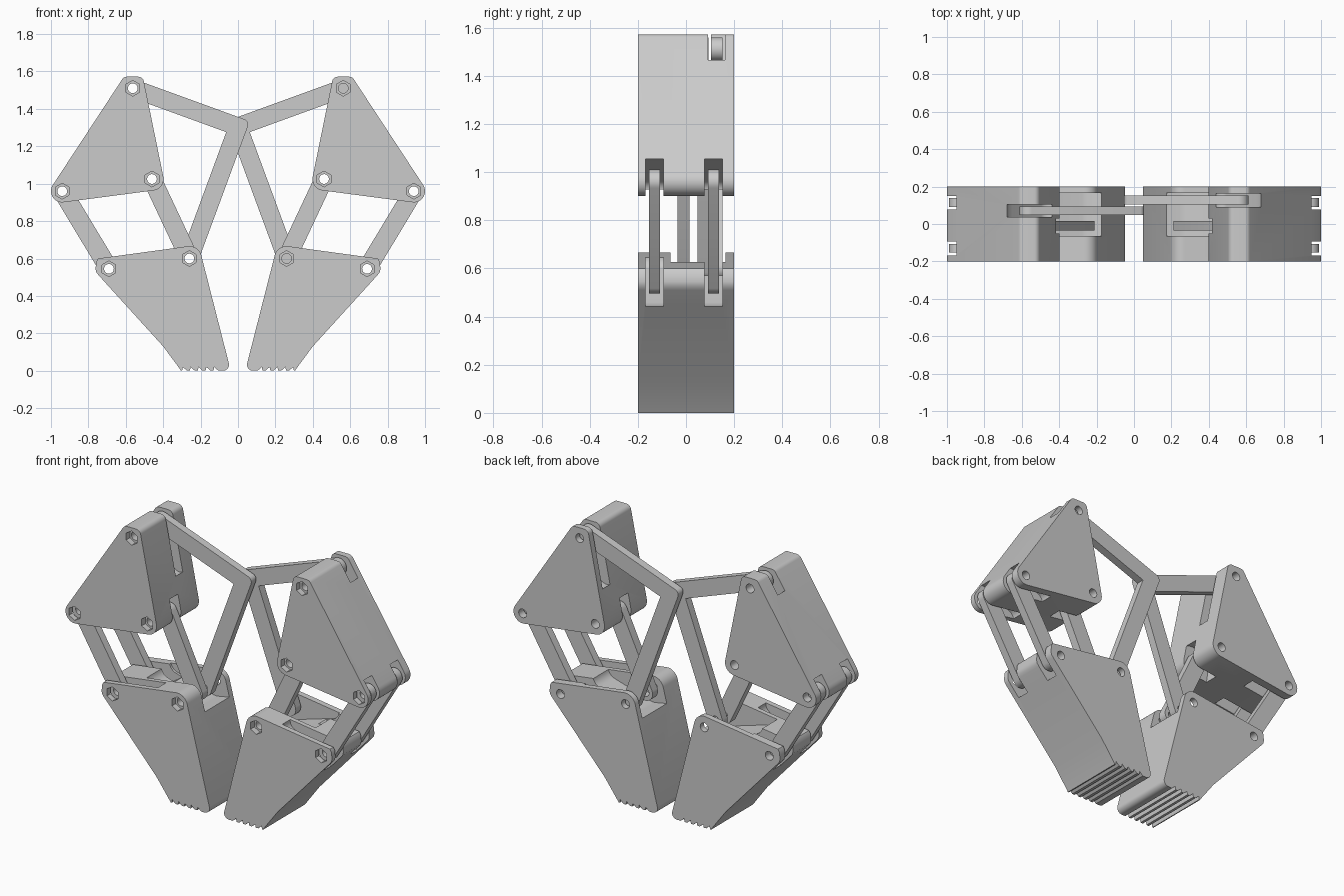
import bpy, bmesh, math
from mathutils import Vector
from mathutils.geometry import convex_hull_2d

if "Cube" in bpy.data.objects:
    bpy.data.objects.remove(bpy.data.objects["Cube"])

grey = bpy.data.materials.new("plain grey")
grey.use_nodes = True
grey.diffuse_color = (0.6, 0.6, 0.6, 1)
grey.node_tree.nodes["Principled BSDF"].inputs["Base Color"].default_value = grey.diffuse_color

# Hinge positions (x, z) on the +x side
TOP, OUT, INN = (0.563, 1.51), (0.94, 0.96), (0.46, 1.025)
JAW_OUT, JAW_IN = (0.69, 0.545), (0.26, 0.60)
ELBOW = (0.0, 1.305)
HALF = 0.2


def arc(c, r, a0=0.0, a1=2 * math.pi, n=32):
    return [(c[0] + r * math.cos(a0 + (a1 - a0) * i / n),
             c[1] + r * math.sin(a0 + (a1 - a0) * i / n)) for i in range(n + 1)]


def circle(c, r, n=32, turn=0.0):
    return arc(c, r, turn, turn + 2 * math.pi, n)[:-1]


def hull(*circles):
    pts = [Vector(p) for c, r in circles for p in circle(c, r)]
    return [tuple(pts[i]) for i in convex_hull_2d(pts)]


def prism(name, profile, y0, y1, side):
    """Extrude an x-z profile from y0 to y1; side -1 mirrors it in x."""
    bm = bmesh.new()
    front = bm.faces.new([bm.verts.new((side * x, y0, z)) for x, z in profile])
    new = bmesh.ops.extrude_face_region(bm, geom=[front])["geom"]
    verts = [v for v in new if isinstance(v, bmesh.types.BMVert)]
    bmesh.ops.translate(bm, vec=(0, y1 - y0, 0), verts=verts)
    bmesh.ops.recalc_face_normals(bm, faces=bm.faces)
    mesh = bpy.data.meshes.new(name)
    bm.to_mesh(mesh)
    bm.free()
    mesh.materials.append(grey)
    ob = bpy.data.objects.new(name, mesh)
    bpy.context.collection.objects.link(ob)
    return ob


def activate(ob):
    bpy.ops.object.select_all(action='DESELECT')
    ob.select_set(True)
    bpy.context.view_layer.objects.active = ob


def cut(ob, profile, y0, y1, side):
    tool = prism("cutter", profile, y0, y1, side)
    tool.hide_render = True
    mod = ob.modifiers.new("cut", 'BOOLEAN')
    mod.operation, mod.solver, mod.object = 'DIFFERENCE', 'EXACT', tool
    activate(ob)
    bpy.ops.object.modifier_apply(modifier=mod.name)
    bpy.data.objects.remove(tool)


def bolt_hole(ob, c, side, nut=True):
    cut(ob, circle(c, 0.026, 24), -0.3, 0.3, side)
    if nut:
        cut(ob, circle(c, 0.042, 6, math.pi / 2), -0.3, -HALF + 0.035, side)


def finish(ob):
    activate(ob)
    bpy.ops.object.shade_smooth_by_angle(angle=math.radians(30))


def jaw_profile():
    # Rounded hinge corner, gripping face, rounded tip, saw teeth, outer back
    top, face = math.radians(82), math.radians(165.5)
    pts = arc(JAW_IN, 0.066, top, face, 10)
    pts += arc((0.08, 0.032), 0.032, face, math.radians(270), 8)
    for i in range(5):
        x = 0.105 + i * 0.042
        pts += [(x, 0), (x + 0.022, 0.02), (x + 0.026, 0)]
    pts += [(0.305, 0), (0.32, 0.022), (0.40, 0.13), (0.745, 0.51)]
    pts += [(0.757, 0.525), (0.762, 0.545), (0.757, 0.585), (0.748, 0.60)]
    return pts


def crank_profile(r=0.049, r_elbow=0.03):
    # Bent bar: rounded elbow outside, sharp inside, rounded ends
    a, b, c = Vector(TOP), Vector(JAW_IN), Vector(ELBOW)
    u, v = (a - c).normalized(), (b - c).normalized()
    au, av = math.atan2(u.y, u.x), math.atan2(v.y, v.x)
    bend = (u + v).normalized() / math.sin(u.angle(v) / 2)
    q = math.pi / 2
    return (arc(TOP, r, au + q, au - q, 16) + [tuple(c + bend * r)]
            + arc(JAW_IN, r, av + q, av - q, 16)
            + arc(c - bend * (r - r_elbow), r_elbow, av - q, au + q - 2 * math.pi, 10))


OUTER_SLOTS = ((-0.168, -0.093), (0.077, 0.151))
OUTER_LINKS = ((-0.153, -0.107), (0.091, 0.138))

for side, word in ((1, "left"), (-1, "right")):
    slot_y = (0.092, 0.162) if side > 0 else (0.038, 0.104)
    crank_y = (0.104, 0.152) if side > 0 else (0.048, 0.094)

    # Upper triangular housing with slots for the crank and links
    block = prism(word + "_upper_block",
                  hull((TOP, 0.062), ((0.594, 1.542), 0.03), ((0.533, 1.542), 0.03),
                       (OUT, 0.06), (INN, 0.062)), -HALF, HALF, side)
    cut(block, hull((TOP, 0.125), ((0.46, 1.27), 0.05)), *slot_y, side)
    cut(block, hull((INN, 0.11), ((0.5, 0.95), 0.06)), -0.05, 0.03, side)
    for y0, y1 in OUTER_SLOTS:
        cut(block, hull((OUT, 0.095), ((0.77, 0.92), 0.05)), y0, y1, side)
    for c in (TOP, OUT, INN):
        bolt_hole(block, c, side)
    finish(block)

    # Toothed jaw with an inner hinge pocket and outer link slots
    jaw = prism(word + "_jaw", jaw_profile(), -HALF, HALF, side)
    cut(jaw, hull((JAW_IN, 0.09), ((0.5, 0.64), 0.06), ((0.5, 0.8), 0.06),
                  ((0.1, 0.6), 0.06), ((0.1, 0.8), 0.05)), -0.065, 0.165, side)
    for y0, y1 in OUTER_SLOTS:
        cut(jaw, hull((JAW_OUT, 0.103), ((0.46, 0.64), 0.05)), y0, y1, side)
    for c in (JAW_OUT, JAW_IN):
        bolt_hole(jaw, c, side)
    finish(jaw)

    # Parallel outer links, front and back
    for (y0, y1), place in zip(OUTER_LINKS, ("front", "back")):
        link = prism(word + "_outer_link_" + place, hull((OUT, 0.05), (JAW_OUT, 0.05)),
                     y0, y1, side)
        for c in (OUT, JAW_OUT):
            bolt_hole(link, c, side, nut=False)
        finish(link)

    # Single inner link
    link = prism(word + "_inner_link", hull((INN, 0.05), (JAW_IN, 0.05)), -0.035, 0.015, side)
    for c in (INN, JAW_IN):
        bolt_hole(link, c, side, nut=False)
    finish(link)

    # Bent crank crossing the centre
    crank = prism(word + "_crank", crank_profile(), *crank_y, side)
    if side < 0:
        for c in (TOP, JAW_IN):
            bolt_hole(crank, c, side, nut=False)
    finish(crank)
